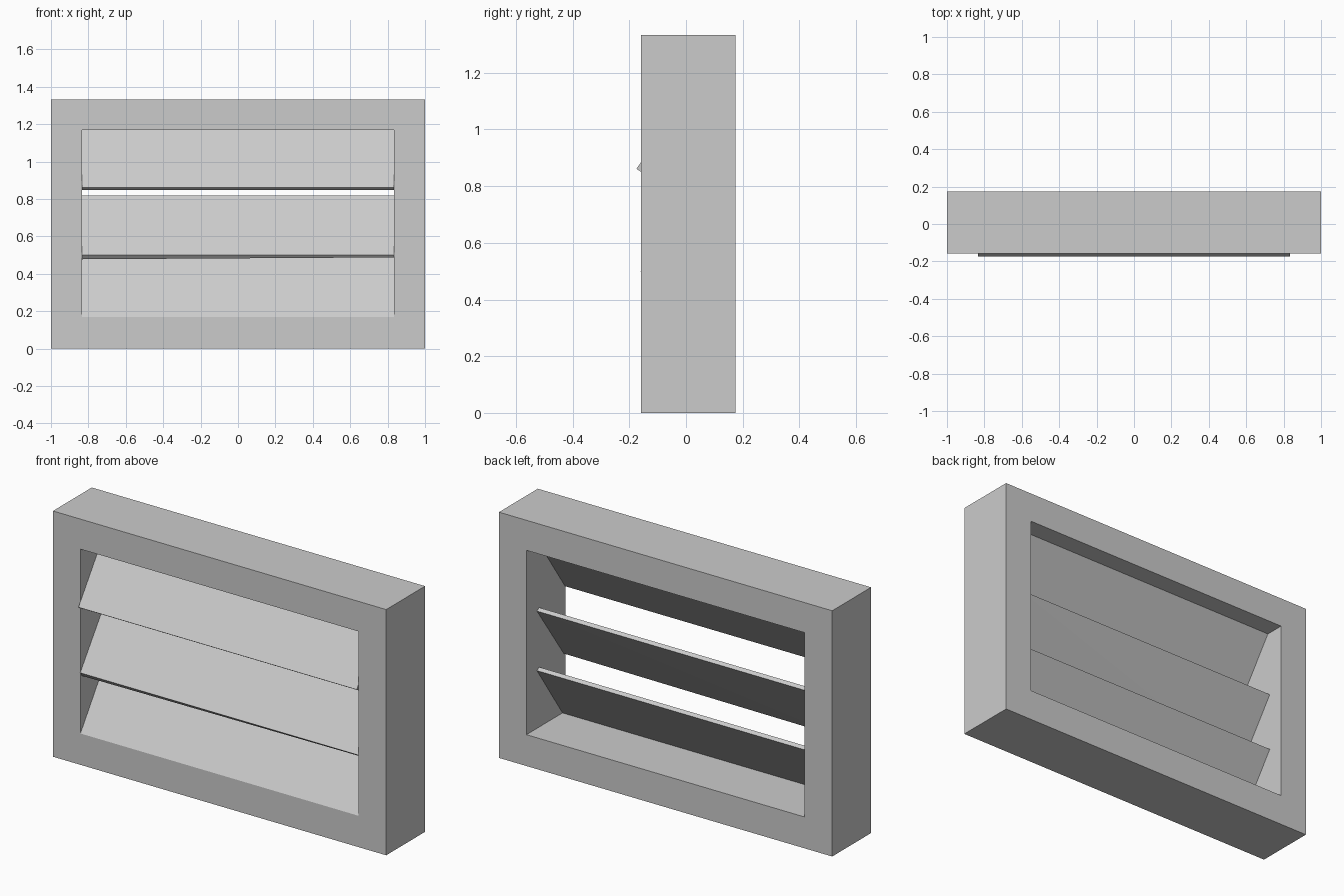
import bpy, bmesh

if "Cube" in bpy.data.objects:
    bpy.data.objects.remove(bpy.data.objects["Cube"])

grey = bpy.data.materials.new("light_grey")
grey.diffuse_color = (0.6, 0.6, 0.6, 1)
grey.use_nodes = True
grey.node_tree.nodes["Principled BSDF"].inputs["Base Color"].default_value = grey.diffuse_color


def make_object(name, bm):
    bmesh.ops.recalc_face_normals(bm, faces=bm.faces)
    mesh = bpy.data.meshes.new(name)
    bm.to_mesh(mesh)
    bm.free()
    mesh.materials.append(grey)
    obj = bpy.data.objects.new(name, mesh)
    bpy.context.collection.objects.link(obj)
    return obj


def rectangle(x, z0, z1):
    return [(-x, z0), (x, z0), (x, z1), (-x, z1)]


# Rectangular frame: outer and inner loops at front and back, bridged
FRONT, BACK = -0.158, 0.175
bm = bmesh.new()
loops = [[bm.verts.new((x, y, z)) for x, z in rect]
         for rect, y in ((rectangle(1, 0, 1.333), FRONT),
                         (rectangle(1, 0, 1.333), BACK),
                         (rectangle(0.835, 0.17, 1.17), BACK),
                         (rectangle(0.835, 0.17, 1.17), FRONT))]
for k in range(4):
    a, b = loops[k], loops[(k + 1) % 4]
    for i in range(4):
        j = (i + 1) % 4
        bm.faces.new((a[i], a[j], b[j], b[i]))
make_object("frame", bm)


# Slanted slat: a (y, z) section extruded across the opening
def slat(name, section, sag=0.0):
    bm = bmesh.new()
    left, right = [[bm.verts.new((x, y, z)) for y, z in section]
                   for x in (-0.835, 0.835)]
    left[1].co.z -= sag  # slight warp at the lower left corner
    n = len(section)
    bm.faces.new(left)
    bm.faces.new(right)
    for i in range(n):
        j = (i + 1) % n
        if sag and i == 1:  # fold the warped underside along its diagonal
            bm.faces.new((left[i], right[j], right[i]))
            bm.faces.new((left[i], left[j], right[j]))
        else:
            bm.faces.new((left[i], left[j], right[j], right[i]))
    make_object(name, bm)


# Sections run: lower front, lower back, upper back, upper front
slat("top_slat", [(-0.175, 0.861), (-0.156, 0.849), (0.07, 1.17), (0.042, 1.17)])
slat("middle_slat", [(-0.16, 0.5), (-0.145, 0.488), (0.085, 0.806), (0.066, 0.818)], 0.01)
slat("bottom_slat", [(-0.158, 0.17), (-0.134, 0.17), (0.085, 0.483), (0.066, 0.495)])
